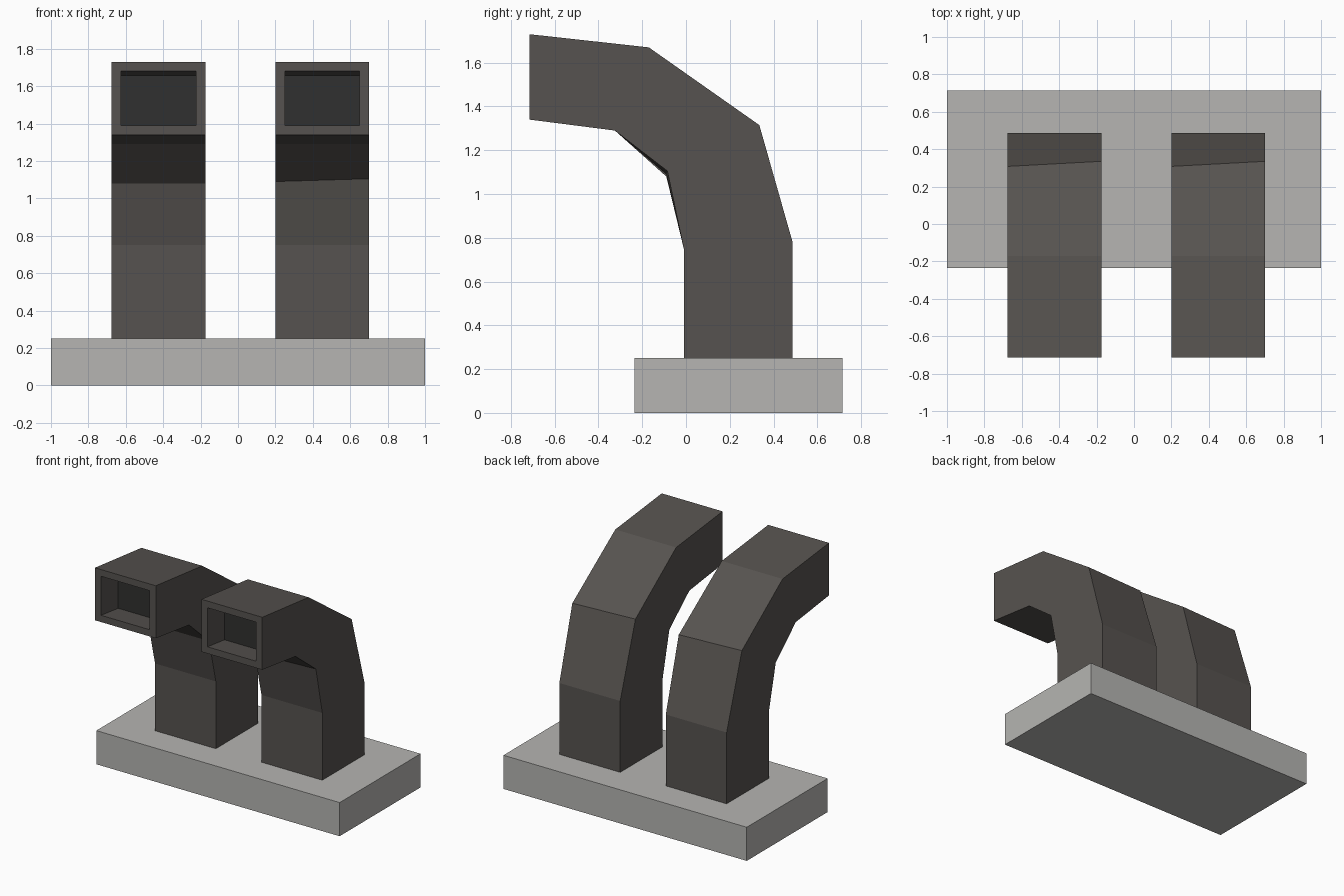
import bpy, bmesh
from mathutils import Vector

if "Cube" in bpy.data.objects:
    bpy.data.objects.remove(bpy.data.objects["Cube"])


def material(name, rgb):
    m = bpy.data.materials.new(name)
    m.diffuse_color = (*rgb, 1)
    m.use_nodes = True
    m.node_tree.nodes["Principled BSDF"].inputs["Base Color"].default_value = m.diffuse_color
    return m


stone = material("light grey", (0.465, 0.460, 0.445))
metal = material("dark grey", (0.094, 0.086, 0.079))
shadow = material("charcoal", (0.030, 0.030, 0.029))


def finish(bm, name, mats):
    bmesh.ops.recalc_face_normals(bm, faces=bm.faces[:])
    mesh = bpy.data.meshes.new(name)
    bm.to_mesh(mesh)
    bm.free()
    for m in mats:
        mesh.materials.append(m)
    obj = bpy.data.objects.new(name, mesh)
    bpy.context.collection.objects.link(obj)


# Base slab
bm = bmesh.new()
bmesh.ops.create_cube(bm, size=1)
bmesh.ops.scale(bm, vec=(2, 0.95, 0.25), verts=bm.verts[:])
bmesh.ops.translate(bm, vec=(0, 0.24, 0.125), verts=bm.verts[:])
finish(bm, "base_slab", [stone])

# Side outlines (y, z) of the bent duct; the third station is slightly skewed
outer = [(0.487, 0.245), (0.487, 0.78), (0.335, 1.315), (-0.17, 1.67), (-0.715, 1.73)]
inner = [(-0.01, 0.245), (-0.01, 0.75), (-0.085, 1.10), (-0.325, 1.29), (-0.715, 1.34)]


def duct(name, x0, x1, elbow_left, elbow_right):
    bm = bmesh.new()
    rings = []
    for i, (o, n) in enumerate(zip(outer, inner)):
        o_left, n_left, n_right = o, n, n
        if i == 2:
            o_left, n_left, n_right = (0.308, 1.32), elbow_left, elbow_right
        pts = [(x0, *o_left), (x1, *o), (x1, *n_right), (x0, *n_left)]
        rings.append([bm.verts.new(p) for p in pts])
    for a, b in zip(rings, rings[1:]):
        for k in range(4):
            j = (k + 1) % 4
            bm.faces.new((a[k], a[j], b[j], b[k]))
    bm.faces.new(rings[0])
    mouth = bm.faces.new(rings[-1])
    bmesh.ops.recalc_face_normals(bm, faces=bm.faces[:])
    # Recessed mouth with a dark back wall
    bmesh.ops.inset_individual(bm, faces=[mouth], thickness=0.05, use_even_offset=True)
    rim = list(mouth.verts)
    back = [bm.verts.new(v.co + Vector((0, 0.2, -0.024))) for v in rim]
    bm.faces.remove(mouth)
    for k in range(4):
        j = (k + 1) % 4
        bm.faces.new((rim[k], rim[j], back[j], back[k]))
    bm.faces.new(back).material_index = 1
    finish(bm, name, [metal, shadow])


duct("left_duct", -0.675, -0.175, (-0.09, 1.08), (-0.09, 1.08))
duct("right_duct", 0.20, 0.70, (-0.09, 1.09), (-0.085, 1.105))
